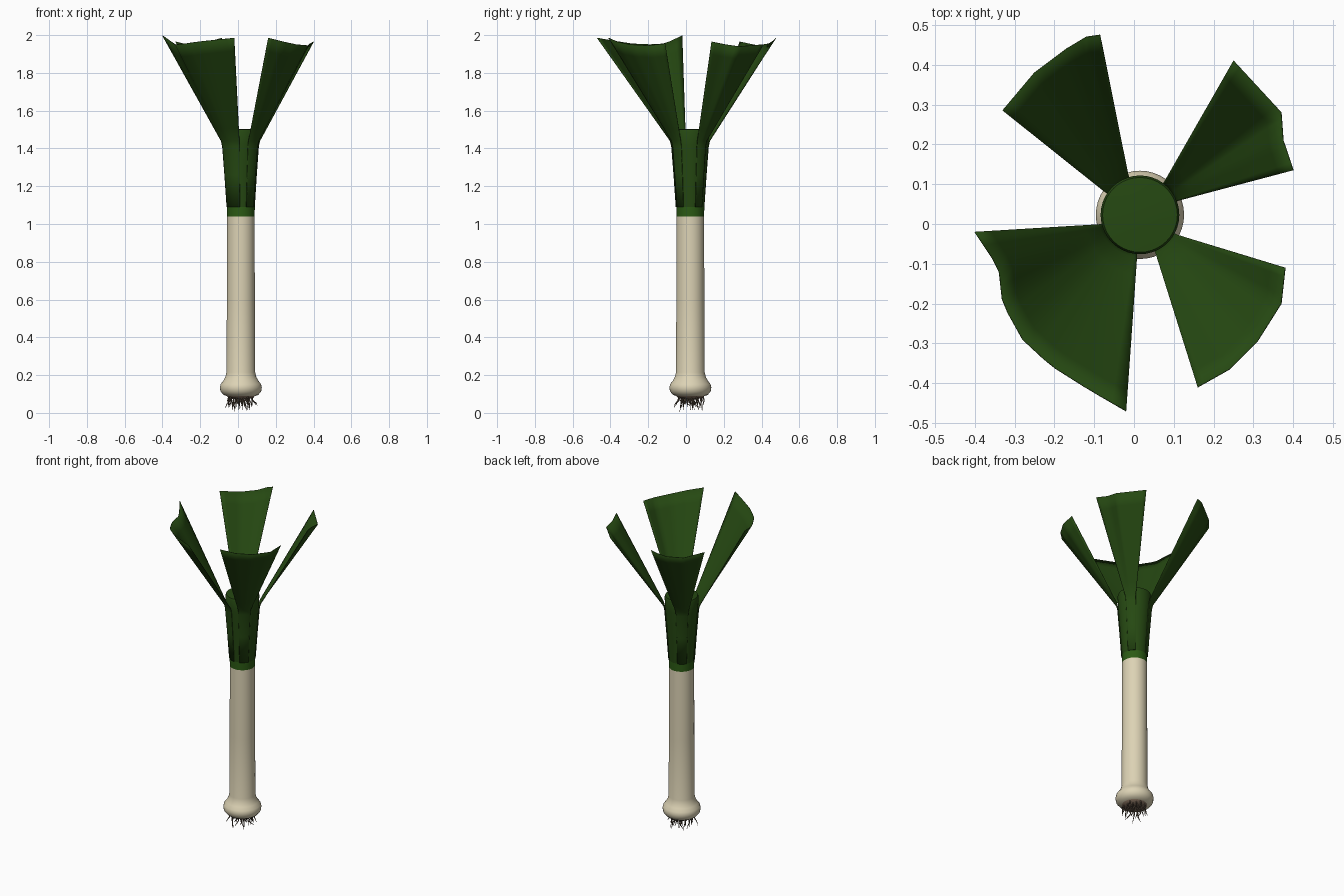
import bpy, bmesh, math, random
from mathutils import Vector

if "Cube" in bpy.data.objects:
    bpy.data.objects.remove(bpy.data.objects["Cube"])

random.seed(4)
CX, CY = 0.015, 0.023


def material(name, rgb):
    m = bpy.data.materials.new(name)
    m.diffuse_color = (*rgb, 1)
    m.use_nodes = True
    m.node_tree.nodes["Principled BSDF"].inputs["Base Color"].default_value = m.diffuse_color
    return m


CREAM = material("cream", (0.72, 0.65, 0.46))
DARK = material("dark green", (0.019, 0.066, 0.006))
MID = material("mid green", (0.025, 0.105, 0.007))
BROWN = material("root brown", (0.13, 0.095, 0.065))
TAN = material("root plate tan", (0.23, 0.16, 0.11))


def finish(bm, name, mat, angle=40):
    bmesh.ops.recalc_face_normals(bm, faces=bm.faces)
    me = bpy.data.meshes.new(name)
    bm.to_mesh(me)
    bm.free()
    ob = bpy.data.objects.new(name, me)
    bpy.context.collection.objects.link(ob)
    me.materials.append(mat)
    bpy.ops.object.select_all(action='DESELECT')
    ob.select_set(True)
    bpy.context.view_layer.objects.active = ob
    bpy.ops.object.shade_smooth_by_angle(angle=math.radians(angle))
    return ob


def lathe(name, profile, mat, n=40):
    """Revolve (radius, height) points around the stem axis."""
    bm = bmesh.new()
    rings = []
    for r, z in profile:
        if r == 0:
            rings.append([bm.verts.new((CX, CY, z))] * n)
        else:
            rings.append([bm.verts.new((CX + r * math.cos(i * math.tau / n),
                                        CY + r * math.sin(i * math.tau / n), z))
                          for i in range(n)])
    for a, b in zip(rings, rings[1:]):
        for i in range(n):
            j = (i + 1) % n
            bm.faces.new(list(dict.fromkeys((a[i], a[j], b[j], b[i]))))
    return finish(bm, name, mat)


# Stem, bulb and root plate
lathe("bulb_and_stem", [(0.072, 0.088), (0.092, 0.095), (0.108, 0.115), (0.111, 0.135),
                        (0.107, 0.152), (0.093, 0.17), (0.082, 0.19), (0.076, 0.215),
                        (0.074, 0.6), (0.073, 1.04)], CREAM)
lathe("root_plate", [(0, 0.07), (0.04, 0.073), (0.066, 0.08), (0.074, 0.089)], TAN)
# Green collar and the leafy core above it
lathe("collar", [(0.073, 1.04), (0.074, 1.09)], MID)
lathe("leaf_core", [(0.074, 1.09), (0.084, 1.25), (0.096, 1.42), (0.099, 1.488),
                    (0.094, 1.5), (0.05, 1.503), (0, 1.504)], DARK)


def leaf(name, base, tip):
    """base: start and end angle; tip: outline (x, y, z) in the same order."""
    bm = bmesh.new()
    pts = [Vector(p) for p in tip]
    cols = 16
    grid = []
    for c in range(cols + 1):
        t = c / cols
        a = math.radians(base[0] + (base[1] - base[0]) * t)
        s = t * (len(pts) - 1)
        k = min(int(s), len(pts) - 2)
        end = pts[k].lerp(pts[k + 1], s - k)
        col = []
        for r, z in ((0.076, 1.09), (0.088, 1.26), (0.1, 1.41)):
            col.append(Vector((CX + r * math.cos(a), CY + r * math.sin(a), z)))
        root = Vector((CX + 0.107 * math.cos(a), CY + 0.107 * math.sin(a), 1.44))
        col += [root.lerp(end, i / 8) for i in range(9)]
        grid.append([bm.verts.new(p) for p in col])
    for a, b in zip(grid, grid[1:]):
        for i in range(len(a) - 1):
            bm.faces.new((a[i], b[i], b[i + 1], a[i + 1]))
    ob = finish(bm, name, DARK)
    sol = ob.modifiers.new("thickness", 'SOLIDIFY')
    sol.thickness = 0.003
    sol.offset = 0


# Four flaring leaves, the front left one is wider
leaf("leaf_back_left", (147, 106), [(-.33, .285, 1.965), (-.25, .38, 1.945), (-.17, .44, 1.955),
                                    (-.12, .47, 1.975), (-.085, .475, 1.985)])
leaf("leaf_back_right", (54, 20), [(.25, .41, 1.95), (.31, .345, 1.945), (.37, .28, 1.94),
                                   (.375, .21, 1.95), (.4, .135, 1.965)])
leaf("leaf_front_right", (-28, -68), [(.38, -.11, 1.955), (.37, -.2, 1.945), (.31, -.295, 1.95),
                                      (.24, -.365, 1.965), (.16, -.41, 1.985)])
leaf("leaf_front_left", (193, 266), [(-.4, -.02, 1.998), (-.34, -.11, 1.955), (-.33, -.2, 1.95),
                                     (-.28, -.29, 1.955), (-.21, -.355, 1.965),
                                     (-.115, -.415, 1.975), (-.02, -.47, 1.985)])

# Roots: thin tapered curves hanging from the root plate
cu = bpy.data.curves.new("roots", 'CURVE')
cu.dimensions = '3D'
cu.bevel_depth = 0.004
cu.bevel_resolution = 1
cu.resolution_u = 4
for i in range(34):
    a = i * 2.39996
    r = 0.07 * math.sqrt((i + 0.5) / 34)
    out = r * random.uniform(1.0, 1.35)
    low = 0.004 if i == 20 else random.uniform(0.012, 0.05)
    b = a + random.uniform(-0.4, 0.4)
    sp = cu.splines.new('POLY')
    sp.points.add(3)
    for p, (rr, aa, z, w) in zip(sp.points, ((r, a, 0.085, 1.0), (r * 1.08, a, 0.066, 0.85),
                                             (out, (a + b) / 2, (0.066 + low) / 2, 0.6),
                                             (out * 1.06, b, low, 0.2))):
        p.co = (CX + rr * math.cos(aa), CY + rr * math.sin(aa), z, 1)
        p.radius = w
cu.materials.append(BROWN)
bpy.context.collection.objects.link(bpy.data.objects.new("roots", cu))
